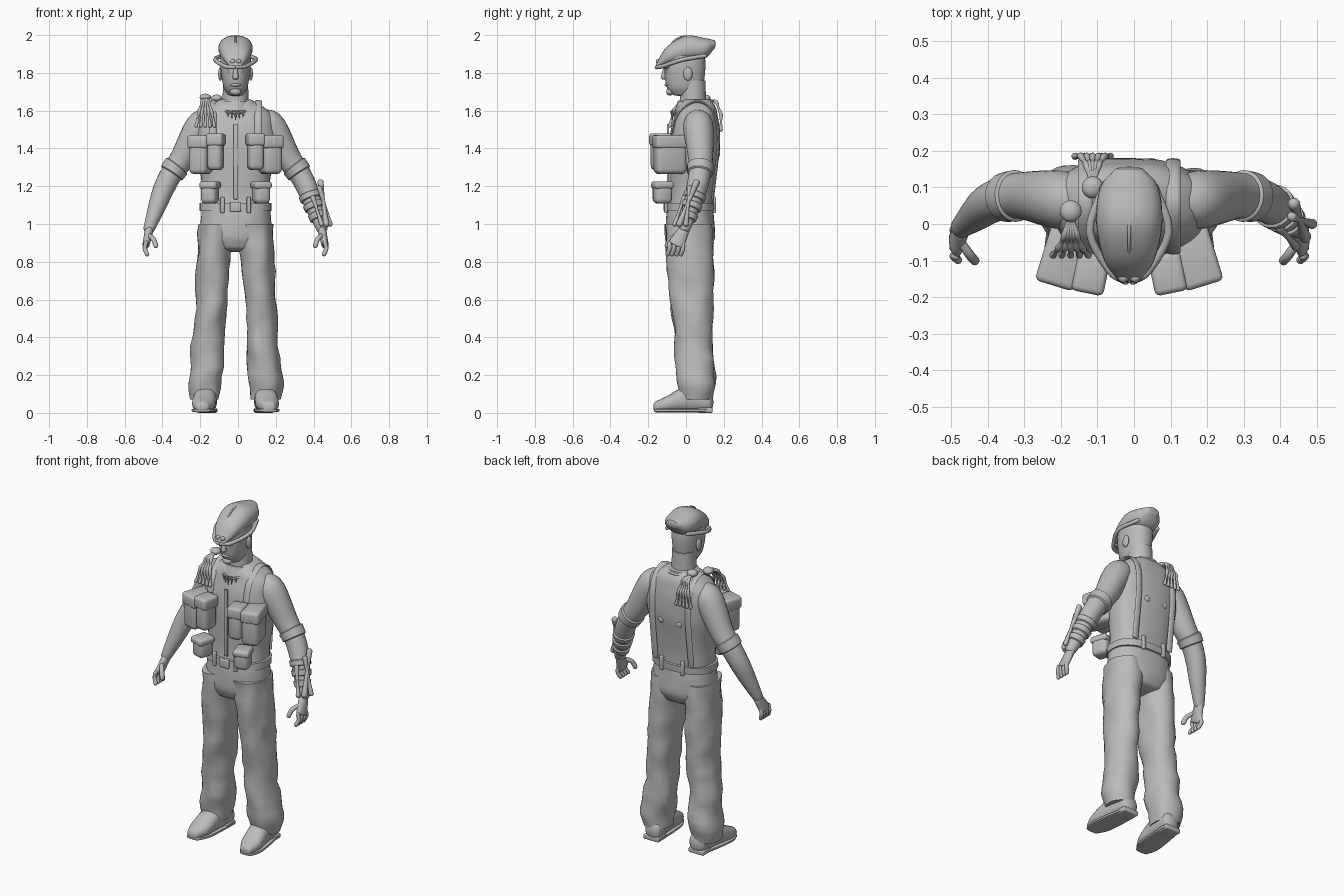
import bpy, bmesh, math
from mathutils import Vector, Matrix, noise

cube = bpy.data.objects.get("Cube")
if cube:
    bpy.data.objects.remove(cube, do_unlink=True)

grey = bpy.data.materials.new("plain grey")
grey.use_nodes = True
grey.diffuse_color = (.5, .5, .5, 1)
grey.node_tree.nodes["Principled BSDF"].inputs["Base Color"].default_value = grey.diffuse_color

CENTRE = Vector((-.013, 0, 0))
UP, FORWARD, ACROSS = Vector((0, 0, 1)), Vector((0, 1, 0)), Vector((1, 0, 0))
LEFT, RIGHT = 1, -1


def finish(name, bm, side):
    """Mirror to the wanted side, centre, colour and smooth a finished part."""
    for vert in bm.verts:
        vert.co.x *= side
        vert.co += CENTRE
    bmesh.ops.recalc_face_normals(bm, faces=bm.faces[:])
    mesh = bpy.data.meshes.new(name)
    bm.to_mesh(mesh)
    bm.free()
    mesh.materials.append(grey)
    part = bpy.data.objects.new(name, mesh)
    bpy.context.collection.objects.link(part)
    bpy.ops.object.select_all(action='DESELECT')
    part.select_set(True)
    bpy.context.view_layer.objects.active = part
    bpy.ops.object.shade_smooth_by_angle(angle=math.radians(40))


def spline(rows, steps=4):
    """Smooth curve through the rows, which may hold radii after the position."""
    rows = [Vector(row) for row in rows]
    rows = [2 * rows[0] - rows[1]] + rows + [2 * rows[-1] - rows[-2]]
    curve = []
    for before, start, end, after in zip(rows, rows[1:], rows[2:], rows[3:]):
        leave, arrive = (end - before) / 2, (after - start) / 2
        for step in range(steps):
            t = step / steps
            ease = t * t * (3 - 2 * t)
            curve.append(start * (1 - ease) + end * ease
                         + leave * (t * (1 - t) ** 2) - arrive * (t * t * (1 - t)))
    return curve + [rows[-2]]


def dome(ring, sign, cap):
    centre, along, wide, deep = ring
    angles = [math.pi * k / 9 for k in range(1, 5)]
    return [(centre + along * (sign * cap * min(wide, deep) * math.sin(a)), along,
             wide * math.cos(a), deep * math.cos(a)) for a in angles]


def loft(name, rows, side=LEFT, axis=None, ref=ACROSS, power=2, folds=0, cap=0, sides=20):
    """Skin rounded sections (position, radius, optional second radius) along a curve."""
    path = spline(rows)
    centres = [Vector(row[:3]) for row in path]
    rings = []
    for i, (centre, row) in enumerate(zip(centres, path)):
        along = centres[min(i + 1, len(path) - 1)] - centres[max(i - 1, 0)]
        rings.append((centre, along.normalized(), row[3], row[-1]))
    if cap:
        rings = dome(rings[0], -1, cap)[::-1] + rings + dome(rings[-1], 1, cap)
    bm = bmesh.new()
    skin = []
    for centre, along, wide, deep in rings:
        along = axis or along
        u = (ref - along * ref.dot(along)).normalized()
        v = along.cross(u)
        loop = []
        for i in range(sides):
            angle = math.tau * i / sides
            c, s = (math.copysign(abs(w) ** (2 / power), w) for w in (math.cos(angle), math.sin(angle)))
            out = u * c * wide + v * s * deep
            crease = noise.noise(Vector((centre + out) * 10) + UP * side) * folds
            loop.append(bm.verts.new(centre + out + out.normalized() * crease))
        skin.append(loop)
    for low, high in zip(skin, skin[1:]):
        for i in range(sides):
            bm.faces.new((low[i - 1], low[i], high[i], high[i - 1]))
    bm.faces.new(skin[0])
    bm.faces.new(skin[-1])
    finish(name, bm, side)


def column(name, rows, foot=(0, 0, 0), lean=(0, 0, 0), **options):
    """Upright loft from (height, half width, half depth) about a leaning centre line."""
    centred = [(*(Vector(foot) + Vector(lean) * z + UP * z), wide, deep) for z, wide, deep in rows]
    loft(name, centred, axis=UP, sides=36, **options)


def tube(name, points, radius, side=LEFT, flat=1, ref=ACROSS):
    loft(name, [(*point, radius, radius * flat) for point in points], side, ref=ref, cap=1, sides=12)


def bone(name, points, radius, side=LEFT):
    """Knobbly chain, thick at each joint and thin between."""
    rows = [(*points[0], radius)]
    for start, end in zip(points, points[1:]):
        middle = (Vector(start) + Vector(end)) / 2
        rows += [(*middle, radius * .6), (*end, radius)]
    loft(name, rows, side, ref=Vector((1, .5, .3)), cap=1, sides=10)


def box(name, place, size, turn=0, side=LEFT, bevel=.006):
    bm = bmesh.new()
    bmesh.ops.create_cube(bm, size=1)
    bmesh.ops.scale(bm, vec=size, verts=bm.verts)
    bmesh.ops.bevel(bm, geom=bm.edges[:], offset=bevel, segments=3, profile=.5, affect='EDGES')
    placement = Matrix.Translation(place) @ Matrix.Rotation(turn, 4, 'Z')
    bmesh.ops.transform(bm, matrix=placement, verts=bm.verts)
    finish(name, bm, side)


def ball(name, place, size, side=LEFT):
    bm = bmesh.new()
    bmesh.ops.create_uvsphere(bm, u_segments=16, v_segments=10, radius=1)
    bmesh.ops.scale(bm, vec=size, verts=bm.verts)
    bmesh.ops.translate(bm, vec=place, verts=bm.verts)
    finish(name, bm, side)


def pouch(name, place, size, turn, side):
    """Soft bag with an overhanging flap."""
    box(name, place, size, turn, side, bevel=.025)
    wide, deep, high = size
    lid = Vector(place) + UP * high * .35
    box(name + "_flap", lid, (wide + .01, deep + .01, high * .35), turn, side, bevel=.015)


def skeleton_hand(name, x, profile):
    """Bony hand on the right shoulder, its fingers fanning out down a (y, z) profile."""
    ball(name + "_wrist", (x, *profile[0]), (.03, .03, .02), RIGHT)
    for finger in range(-2, 3):
        spread = finger * .008
        points = [(x + spread * joint, y, z) for joint, (y, z) in enumerate(profile)]
        bone(name + "_finger", points, .01, RIGHT)


# Head, neck and face
column("neck", [(1.56, .08, .08), (1.64, .07, .07), (1.76, .066, .066)], foot=(0, .037, 0))
column("head", [(1.69, .044, .07), (1.73, .065, .097), (1.83, .08, .11), (1.9, .08, .106)],
       foot=(0, -.007, 0), power=2.2, cap=.3)
loft("nose", [(0, -.11, 1.83, .009), (0, -.118, 1.775, .016)], cap=.7)
ball("lips", (0, -.1, 1.737), (.028, .014, .009))
ball("chin", (0, -.085, 1.7), (.03, .02, .02))

# Skull-like cap
loft("cap", [(0, -.155, 1.84, .03, .016), (0, -.1, 1.89, .068, .05), (0, 0, 1.927, .09, .07),
             (0, .1, 1.93, .08, .054), (0, .148, 1.95, .04, .024)],
     axis=FORWARD, power=2.2, cap=.4, sides=32)
tube("cap_ridge", [(0, -.12, 1.9), (0, -.03, 1.99), (0, .12, 1.975)], .005)

# Torso, vest and neckline
upright = dict(foot=(0, -.04, 0), lean=(0, .06, 0), power=2.4)
column("vest", [(1.06, .18, .12), (1.2, .18, .12), (1.4, .21, .135), (1.5, .21, .13),
                (1.57, .2, .115), (1.62, .15, .1), (1.66, .08, .073)], folds=.005, **upright)
box("vest_zip", (0, -.095, 1.33), (.022, .012, .4), bevel=.004)
column("collar", [(1.6, .09, .095), (1.65, .075, .077)], foot=(0, .036, 0))
turns = [math.tau * k / 24 for k in range(25)]
tube("necklace", [(.08 * math.sin(a), .035 - .105 * math.cos(a), 1.62 - .03 * math.cos(a)) for a in turns],
     .007, ref=UP)
for k in range(-3, 4):
    x, y, drop = k * .02, k * k * .004 - .075, .05 - abs(k) * .008
    loft("necklace_tooth", [(x, y, 1.6, .008), (x, y, 1.6 - drop, .002)], sides=8)

# Belt and trouser seat
column("belt", [(z, .19, .13) for z in (1.07, 1.11)], cap=.04, **upright)
box("buckle", (0, -.11, 1.09), (.06, .016, .05))
column("trouser_seat", [(1.1, .18, .12), (1, .188, .13), (.93, .187, .13), (.88, .15, .11)],
       foot=(0, .023, 0), power=2.3, cap=.25, folds=.005)

ARM = [(.14, .06, 1.55, .065), (.19, .066, 1.51, .08), (.28, .077, 1.35, .066), (.337, .073, 1.27, .059),
       (.383, .055, 1.18, .055), (.42, .025, 1.08, .045), (.46, -.01, .97, .029)]
BOOT = [(-.16, .036, .028), (-.1, .06, .042), (0, .06, .067), (.12, .05, .055)]


def arm_band(name, first, last, grow, side):
    """Cloth wrapped round part of the arm."""
    rows = [(*row[:3], row[3] + grow) for row in spline(ARM)[first:last]]
    loft(name, rows, side, ref=FORWARD, cap=.15, sides=24)


for side, word in ((LEFT, "left_"), (RIGHT, "right_")):
    # Face and cap details
    ball(word + "ear", (.08, .01, 1.795), (.012, .024, .036), side)
    ball(word + "eye", (.03, -.1, 1.81), (.015, .01, .009), side)
    ball(word + "brow", (.035, -.1, 1.83), (.03, .018, .009), side)
    tube(word + "cap_rim", [(.01, -.155, 1.83), (.055, -.125, 1.835), (.108, -.02, 1.87), (.07, .1, 1.89)],
         .011, side)
    ball(word + "cap_nostril", (.016, -.148, 1.86), (.014, .012, .013), side)

    # Trouser legs
    column(word + "trouser_leg", [(1, .094, .126), (.8, .091, .123), (.6, .083, .113), (.4, .081, .1),
                                  (.2, .09, .102), (.07, .074, .09)],
           foot=(.17, .058, 0), lean=(-.07, -.045, 0), power=2.2, folds=.018, side=side)

    # Boots, soles and heels
    toe_out = [(.16 - y / 10, y, wide, high) for y, wide, high in BOOT]
    loft(word + "boot", [(x, y, high + .005, wide, high) for x, y, wide, high in toe_out],
         side, axis=FORWARD, power=2.3, cap=.5)
    loft(word + "boot_sole", [(x, y, .013, wide + .003, .01) for x, y, wide, high in toe_out],
         side, axis=FORWARD, power=4, cap=1)
    box(word + "boot_heel", (.15, .1, .014), (.1, .08, .028), 0, side)

    # Arms with rolled sleeves
    loft(word + "arm", ARM, side, ref=FORWARD, cap=.5, sides=24)
    arm_band(word + "sleeve_roll", 10, 13, .009, side)

    # Hands
    loft(word + "palm", [(.457, -.01, .97, .03, .023), (.474, -.052, .89, .043, .019)],
         side, ref=FORWARD, cap=.5)
    for finger in range(4):
        y = finger * .024 - .088
        tube(word + "finger", [(.474, y, .9), (.48, y, .87), (.468, y - .01, .84)], .0115, side)
    tube(word + "thumb", [(.46, -.05, .94), (.435, -.085, .92), (.422, -.1, .885)], .013, side)

    # Chest and belt pouches
    pouch(word + "outer_pouch", (.18, -.085, 1.365), (.1, .165, .2), .3, side)
    pouch(word + "inner_pouch", (.105, -.135, 1.38), (.08, .1, .19), .2, side)
    pouch(word + "belt_pouch", (.135, -.125, 1.165), (.085, .095, .115), .3, side)

    # Shoulder straps, back buttons and belt loops
    strap = [(-.076, 1.48), (-.046, 1.58), (.05, 1.65), (.14, 1.6), (.173, 1.45), (.14, 1.12)]
    tube(word + "shoulder_strap", [(.12, y, z) for y, z in strap], .02, side, flat=.35)
    ball(word + "back_button", (.06, .17, 1.37), (.018, .01, .018), side)
    for x, y in ((.07, -.105), (.07, .15)):
        box(word + "belt_loop", (x, y, 1.1), (.022, .018, .085), 0, side)

# Skeleton hands resting on the right shoulder
skeleton_hand("front_skeleton_hand", .16, [(.035, 1.67), (-.03, 1.65), (-.065, 1.6), (-.085, 1.52)])
skeleton_hand("back_skeleton_hand", .1, [(.1, 1.665), (.16, 1.645), (.185, 1.58), (.185, 1.5)])

# Bones lashed to the left wrist
for first in (17, 19, 21):
    arm_band("wrist_wrap", first, first + 2, .008, LEFT)
bone("wrist_long_bone", [(.45, .055, 1.22), (.48, -.035, 1)], .017)
bone("wrist_cross_bone", [(.445, .02, 1.19), (.5, 0, 1)], .014)
bone("wrist_front_bone", [(.41, -.01, 1.14), (.455, -.06, 1)], .013)
